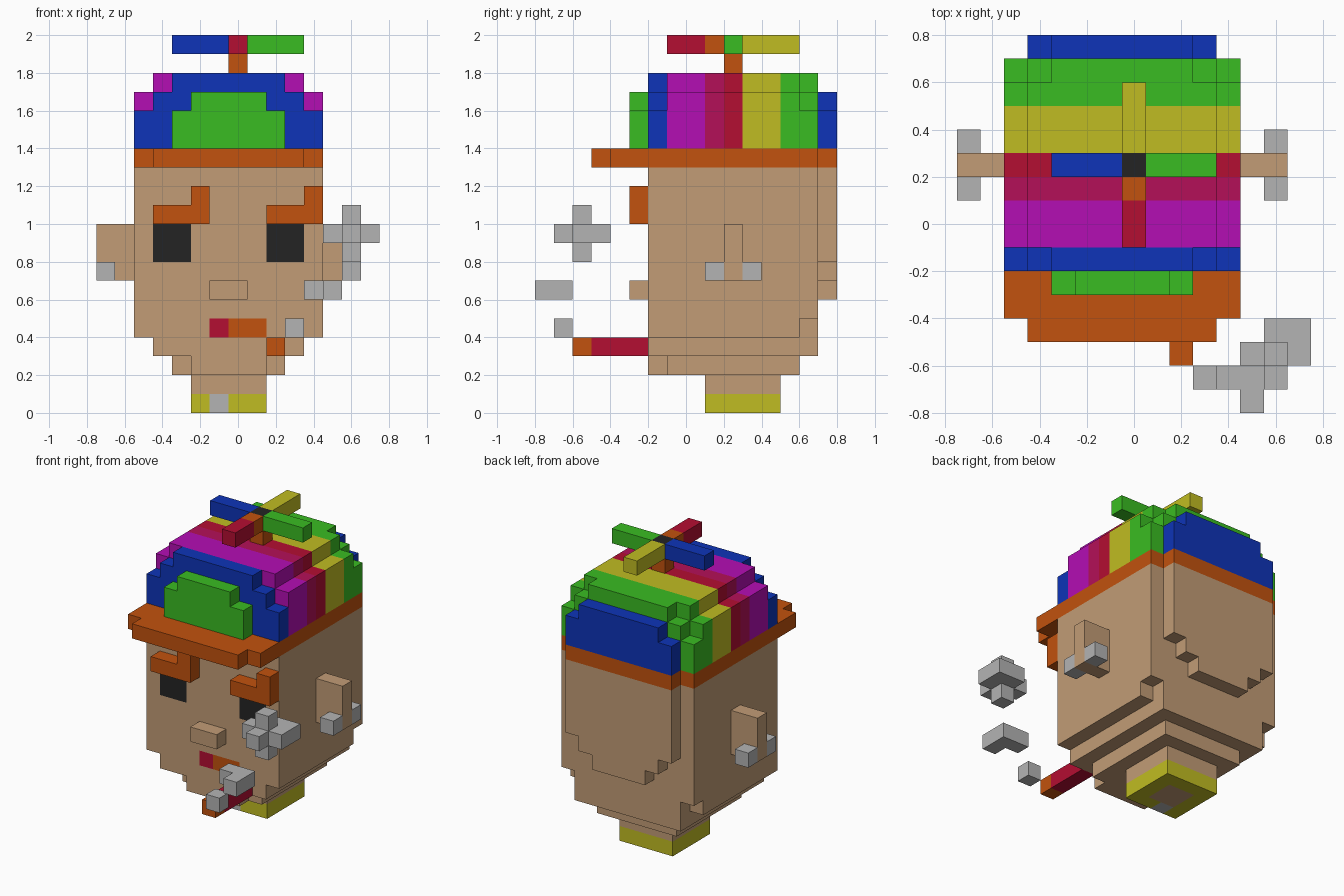
import bpy, bmesh
from mathutils import Vector

cube = bpy.data.objects.get("Cube")
if cube:
    bpy.data.objects.remove(cube, do_unlink=True)

CELL = 0.1
COLOURS = {
    "skin": (194, 156, 118), "orange": (194, 82, 14), "blue": (14, 52, 184),
    "green": (58, 188, 34), "yellow": (192, 188, 34), "magenta": (180, 14, 180),
    "pink": (180, 16, 88), "crimson": (180, 14, 50), "black": (36, 36, 36),
    "grey": (180, 180, 180),
}


def linear(c):
    c /= 255
    return c / 12.92 if c <= 0.04045 else ((c + 0.055) / 1.055) ** 2.4


def make_material(name, rgb):
    m = bpy.data.materials.new(name)
    col = [linear(c) for c in rgb] + [1.0]
    m.use_nodes = True
    m.diffuse_color = col
    m.node_tree.nodes["Principled BSDF"].inputs["Base Color"].default_value = col
    return m


MATS = {n: make_material(n, c) for n, c in COLOURS.items()}


def part(name, *boxes):
    """Build one object from blocks (colour, x0, x1, y0, y1, z0, z1) in cells;
    later blocks repaint earlier ones, and only outer faces are made."""
    cells = {}
    for col, x0, x1, y0, y1, z0, z1 in boxes:
        for x in range(x0, x1):
            for y in range(y0, y1):
                for z in range(z0, z1):
                    cells[x, y, z] = col
    used = list(dict.fromkeys(cells.values()))
    bm = bmesh.new()
    verts = {}

    def vert(p):
        p = tuple(round(c) for c in p)
        if p not in verts:
            verts[p] = bm.verts.new((p[0] * CELL - 0.05, p[1] * CELL, p[2] * CELL))
        return verts[p]

    for cell, col in cells.items():
        for axis in range(3):
            for side in (0, 1):
                n = list(cell)
                n[axis] += 2 * side - 1
                if tuple(n) in cells:
                    continue
                u, v = Vector((0, 0, 0)), Vector((0, 0, 0))
                u[(axis + 1) % 3] = v[(axis + 2) % 3] = 1
                o = Vector(cell)
                o[axis] += side
                loop = [o, o + u, o + u + v, o + v]
                f = bm.faces.new([vert(p) for p in (loop if side else loop[::-1])])
                f.material_index = used.index(col)
    # Merge the unit squares into large flat faces
    bmesh.ops.dissolve_limit(bm, angle_limit=0.01, verts=bm.verts[:],
                             edges=bm.edges[:], delimit={'MATERIAL'})
    bmesh.ops.triangulate(bm, faces=[f for f in bm.faces if len(f.verts) > 4])
    me = bpy.data.meshes.new(name)
    bm.to_mesh(me)
    bm.free()
    for c in used:
        me.materials.append(MATS[c])
    ob = bpy.data.objects.new(name, me)
    bpy.context.collection.objects.link(ob)
    return ob


def wide(col, w, y0, y1, z0, z1):
    """Block centred on the head."""
    return (col, -w, w, y0, y1, z0, z1)


# Head with stepped jaw and back, flush eyes and mouth
part("head",
     wide("skin", 2, -2, -1, 2, 3), wide("skin", 3, -1, 6, 2, 3),
     wide("skin", 4, -2, 7, 3, 4),
     wide("skin", 5, -2, 6, 4, 5), wide("skin", 4, 6, 7, 4, 5),
     wide("skin", 5, -2, 7, 5, 13),
     wide("skin", 2, 7, 8, 6, 7), wide("skin", 3, 7, 8, 7, 8),
     wide("skin", 4, 7, 8, 8, 13),
     ("black", -4, -2, -2, -1, 8, 10), ("black", 2, 4, -2, -1, 8, 10),
     ("crimson", -1, 0, -2, -1, 4, 5), ("orange", 0, 2, -2, -1, 4, 5))

# Neck with collar band
part("neck",
     wide("skin", 2, 1, 5, 0, 2), wide("yellow", 2, 1, 5, 0, 1),
     wide("skin", 1, 2, 4, 0, 1), ("grey", -1, 0, 1, 2, 0, 1))

# Facial features
part("nose", wide("skin", 1, -3, -2, 6, 7))
for name, x in (("right_eyebrow", -4), ("left_eyebrow", 2)):
    tip = x + 2
    part(name, ("orange", x, x + 3, -3, -2, 10, 11),
         ("orange", tip, tip + 1, -3, -2, 11, 12))
for name, x0, tip in (("right_ear", -7, -7), ("left_ear", 5, 6)):
    part(name, ("skin", x0, x0 + 2, 2, 3, 7, 10))
    for where, y in (("front", 1), ("back", 3)):
        part(f"{name}_stud_{where}", ("grey", tip, tip + 1, y, y + 1, 7, 8))

# Cap band and brim
part("cap_brim",
     wide("orange", 4, -5, -4, 13, 14), wide("orange", 5, -4, 7, 13, 14),
     wide("orange", 4, 7, 8, 13, 14))


# Striped cap crown: each stripe is (colour, y0, y1), rounded at both ends
def end_rows(col, y, w, z):
    """Slice one cell deep, full to height z and stepped in above."""
    return [wide(col, w, y, y + 1, 14, z), wide(col, w - 1, y, y + 1, z, z + 1)]


crown = end_rows("green", -3, 3, 16)
crown += end_rows("blue", -2, 5, 16) + [wide("blue", 3, -2, -1, 17, 18)]
for col, y0, y1 in (("magenta", -1, 1), ("pink", 1, 2), ("crimson", 2, 3),
                    ("yellow", 3, 5), ("green", 5, 6)):
    crown += [wide(col, 5, y0, y1, 14, 17), wide(col, 4, y0, y1, 17, 18)]
crown += end_rows("green", 6, 5, 16) + [wide("green", 3, 6, 7, 17, 18)]
crown += end_rows("blue", 7, 4, 16)
part("cap_crown", *crown)

# Propeller
part("propeller",
     ("orange", 0, 1, 2, 3, 18, 19), ("black", 0, 1, 2, 3, 19, 20),
     ("blue", -3, 0, 2, 3, 19, 20), ("green", 1, 4, 2, 3, 19, 20),
     ("crimson", 0, 1, -1, 1, 19, 20), ("orange", 0, 1, 1, 2, 19, 20),
     ("yellow", 0, 1, 3, 6, 19, 20))

# Stick in the mouth and rising smoke puffs
part("mouth_stick", ("crimson", 2, 3, -5, -2, 3, 4), ("orange", 2, 3, -6, -5, 3, 4))
part("smoke_small", ("grey", 3, 4, -7, -6, 4, 5))
part("smoke_middle", ("grey", 4, 6, -7, -6, 6, 7), ("grey", 5, 6, -8, -7, 6, 7))
part("smoke_large",
     ("grey", 5, 8, -6, -5, 9, 10), ("grey", 6, 7, -7, -6, 9, 10),
     ("grey", 6, 8, -5, -4, 9, 10), ("grey", 6, 7, -6, -5, 8, 11))
